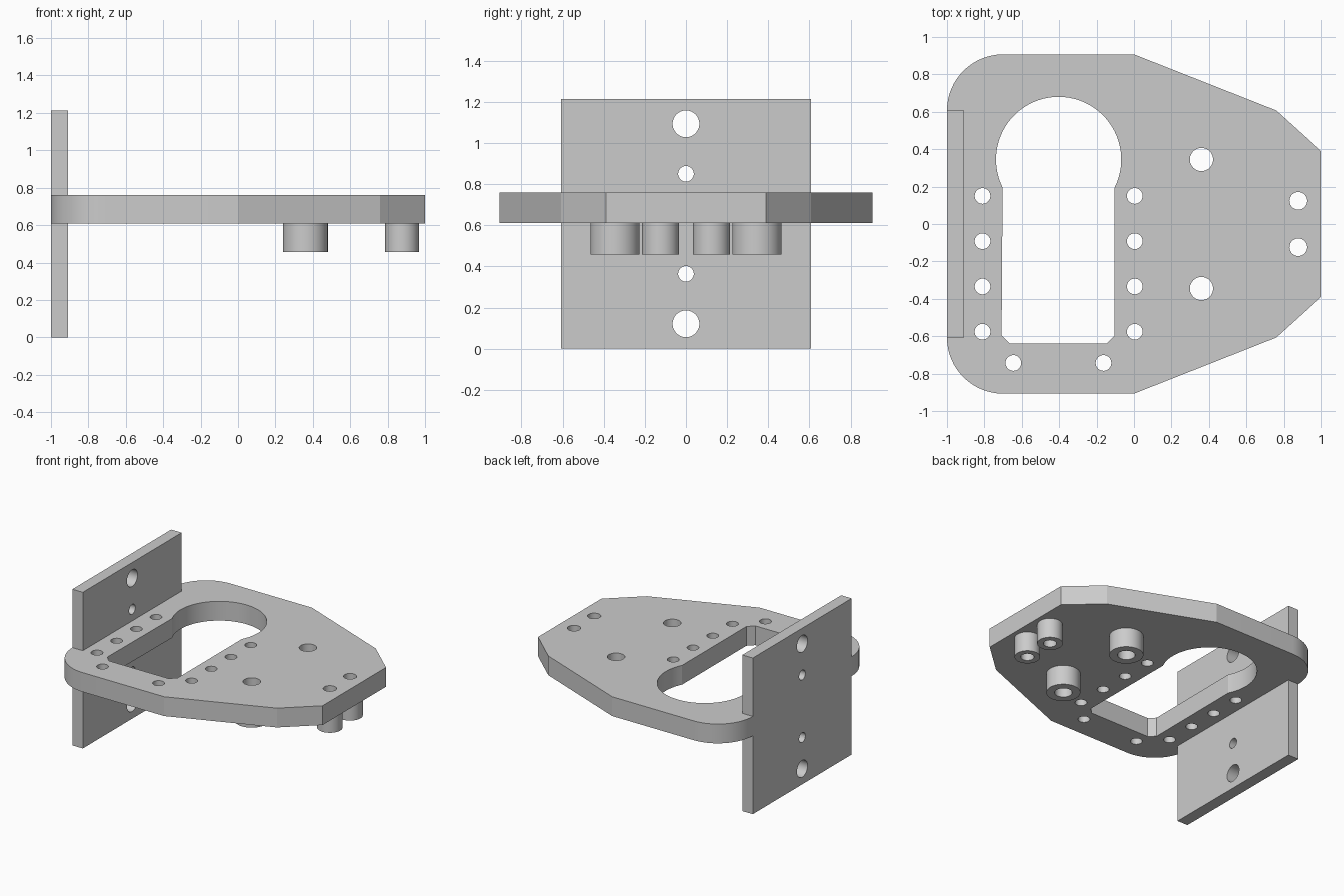
import bpy, bmesh
from math import sin, cos, radians, pi, atan2
from mathutils import Matrix

if "Cube" in bpy.data.objects:
    bpy.data.objects.remove(bpy.data.objects["Cube"], do_unlink=True)

grey = bpy.data.materials.new("light_grey")
grey.use_nodes = True
colour = (0.6, 0.6, 0.6, 1)
grey.diffuse_color = colour
grey.node_tree.nodes["Principled BSDF"].inputs["Base Color"].default_value = colour


def arc(cx, cy, r, start, end, steps):
    """Points on an arc, angles in radians."""
    angles = [start + (end - start) * i / steps for i in range(steps + 1)]
    return [(cx + r * cos(a), cy + r * sin(a)) for a in angles]


def circle(cx, cy, r, steps=48):
    return arc(cx, cy, r, 0, 2 * pi, steps)[:-1]


def extrude(name, loops, low, high, axes=Matrix()):
    """Solid from an outline and its holes, between two heights."""
    curve = bpy.data.curves.new(name + "_profile", "CURVE")
    curve.dimensions = "2D"
    curve.fill_mode = "BOTH"
    curve.extrude = (high - low) / 2
    for loop in loops:
        spline = curve.splines.new("POLY")
        spline.points.add(len(loop) - 1)
        for point, (x, y) in zip(spline.points, loop):
            point.co = (x, y, 0, 1)
        spline.use_cyclic_u = True
    helper = bpy.data.objects.new(name + "_helper", curve)
    bpy.context.collection.objects.link(helper)
    bpy.context.view_layer.update()
    graph = bpy.context.evaluated_depsgraph_get()
    mesh = bpy.data.meshes.new_from_object(helper.evaluated_get(graph))
    bpy.data.objects.remove(helper, do_unlink=True)
    bpy.data.curves.remove(curve)

    mesh.transform(axes @ Matrix.Translation((0, 0, (low + high) / 2)))
    bm = bmesh.new()
    bm.from_mesh(mesh)
    bmesh.ops.remove_doubles(bm, verts=bm.verts, dist=0.0005)
    bmesh.ops.recalc_face_normals(bm, faces=bm.faces)
    bm.to_mesh(mesh)
    bm.free()
    mesh.shade_smooth()
    mesh.set_sharp_from_angle(angle=radians(20))
    mesh.materials.clear()
    mesh.materials.append(grey)
    mesh.name = name
    obj = bpy.data.objects.new(name, mesh)
    bpy.context.collection.objects.link(obj)
    return obj


# Main plate outline: one half, then mirrored across y, notched for the upright
half = [(1, 0.39), (0.76, 0.607), (0, 0.907)]
half += arc(-0.7, 0.607, 0.3, pi / 2, pi, 16)
half += [(-0.91, 0.607)]
outline = half + [(x, -y) for x, y in reversed(half)]

# Keyhole opening: round end running into a slot with clipped corners
cx, cy, r = -0.403, 0.345, 0.335
left, right, bottom, clip = -0.708, -0.103, -0.64, 0.045
a = atan2(-0.15, right - cx)
keyhole = arc(cx, cy, r, a, pi - a, 48)
keyhole += [(left, bottom + clip), (left + clip, bottom),
            (right - clip, bottom), (right, bottom + clip)]

# Screw holes beside and below the slot
holes = [circle(x, 0.15 - 0.242 * i, 0.042, 32)
         for x in (-0.81, 0.004) for i in range(4)]
holes += [circle(x, -0.743, 0.042, 32) for x in (-0.645, -0.163)]

# Hollow standoffs under the plate, each with its bore through the plate
for size, x, y, outer, bore in (("large", 0.36, 0.345, 0.12, 0.062),
                                ("small", 0.877, 0.124, 0.09, 0.047)):
    for side, sign in (("left", 1), ("right", -1)):
        hole = circle(x, sign * y, bore)
        holes.append(hole)
        extrude(f"{size}_standoff_{side}",
                [circle(x, sign * y, outer), hole], 0.457, 0.61)

extrude("main_plate", [outline, keyhole] + holes, 0.61, 0.76)

# Upright mounting plate, profile drawn in y and z
w, h = 0.607, 1.214
loops = [[(-w, 0), (w, 0), (w, h), (-w, h)]]
for offset, radius in ((0.486, 0.065), (0.243, 0.038)):
    loops += [circle(0, h / 2 + s * offset, radius) for s in (1, -1)]
to_yz = Matrix(((0, 0, 1, 0), (1, 0, 0, 0), (0, 1, 0, 0), (0, 0, 0, 1)))
extrude("upright_plate", loops, -1, -0.91, to_yz)
